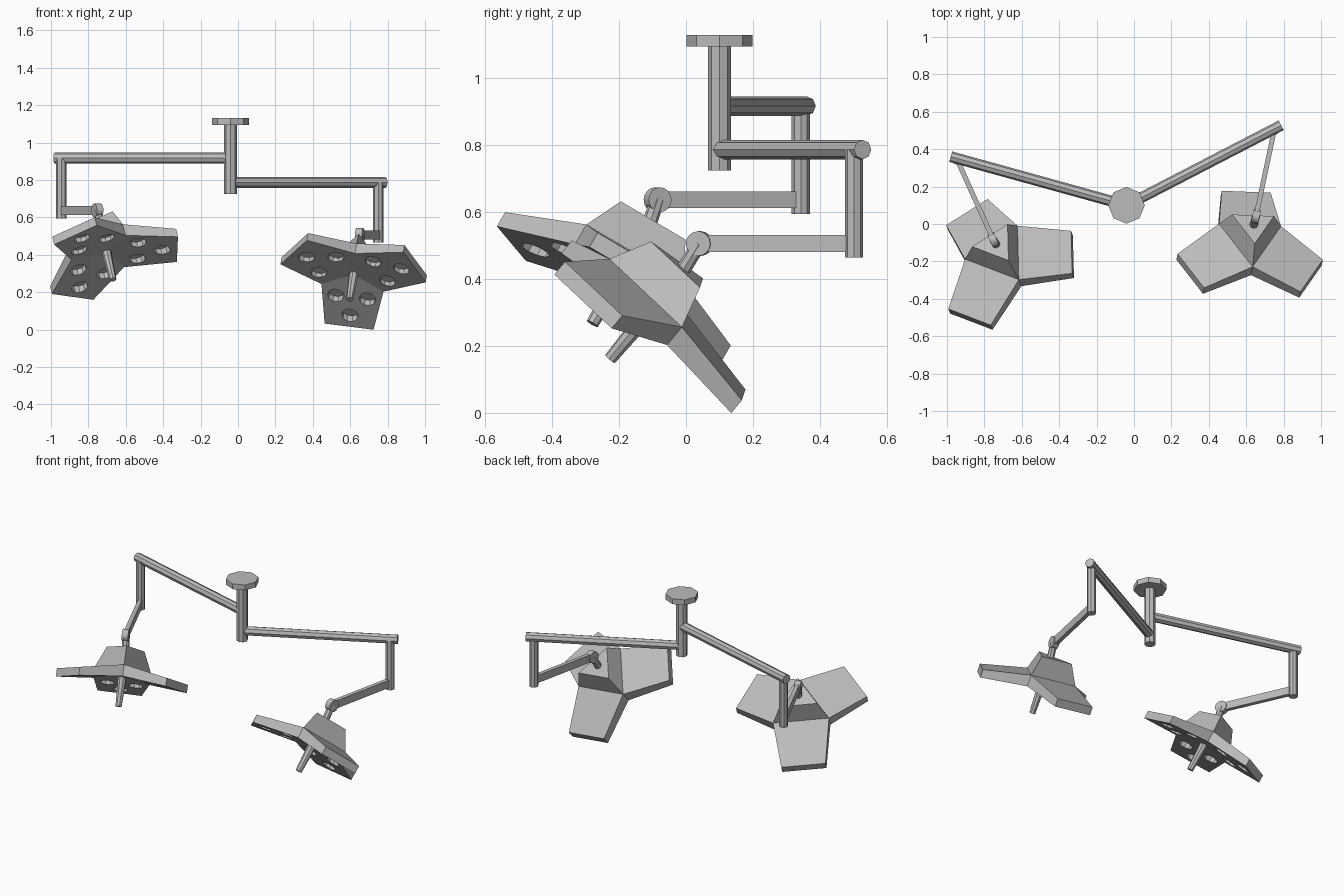
import bpy, bmesh, math
from mathutils import Vector, Matrix

cube = bpy.data.objects.get("Cube")
if cube:
    bpy.data.objects.remove(cube, do_unlink=True)

grey = bpy.data.materials.new("painted grey metal")
grey.use_nodes = True
COLOUR = (0.5, 0.5, 0.5, 1)
grey.diffuse_color = COLOUR
grey.node_tree.nodes["Principled BSDF"].inputs["Base Color"].default_value = COLOUR


def finish(name, bm, matrix=None):
    bmesh.ops.recalc_face_normals(bm, faces=bm.faces)
    mesh = bpy.data.meshes.new(name)
    bm.to_mesh(mesh)
    bm.free()
    mesh.materials.append(grey)
    obj = bpy.data.objects.new(name, mesh)
    bpy.context.collection.objects.link(obj)
    if matrix:
        obj.matrix_world = matrix
    return obj


def frame(origin, up, forward):
    """Local frame with z along up and x roughly along forward."""
    z = Vector(up).normalized()
    x = Vector(forward)
    x = (x - z * x.dot(z)).normalized()
    m = Matrix((x, z.cross(x), z)).transposed().to_4x4()
    m.translation = origin
    return m


def rod(name, start, end, r1, r2=None, sides=8):
    start, end = Vector(start), Vector(end)
    axis = end - start
    side = (1, 0, 0) if abs(axis.normalized().z) > 0.8 else (0, 0, 1)
    bm = bmesh.new()
    bmesh.ops.create_cone(bm, cap_ends=True, segments=sides, radius1=r1,
                          radius2=r1 if r2 is None else r2, depth=axis.length)
    return finish(name, bm, frame((start + end) / 2, axis, side))


def flat_bar(name, start, end, width, height):
    start, end = Vector(start), Vector(end)
    bm = bmesh.new()
    bmesh.ops.create_cube(bm, size=1)
    bmesh.ops.scale(bm, verts=bm.verts, vec=((end - start).length, width, height))
    return finish(name, bm, frame((start + end) / 2, (0, 0, 1), end - start))


def polar(radius, degrees, z, sideways=0):
    return Matrix.Rotation(math.radians(degrees), 3, 'Z') @ Vector((radius, sideways, z))


def lamp_head(name, matrix):
    bm = bmesh.new()
    v = bm.verts.new
    # raised triangular hub and the notches between petals
    inner = [v(polar(0.13, 120 * k + 60, 0.12)) for k in range(3)]
    notch = [v(polar(0.193, 120 * k + 60, 0)) for k in range(3)]
    under = [v(polar(0.193, 120 * k + 60, -0.07)) for k in range(3)]
    centre = v((0, 0, -0.056))
    bm.faces.new(inner)
    for k in range(3):
        p = k - 1
        a, b = [v(polar(0.376, 120 * k, -0.06, s)) for s in (-0.132, 0.132)]
        c, d = [v(polar(0.376, 120 * k, -0.11, s)) for s in (-0.132, 0.132)]
        for face in ((notch[p], a, b, notch[k]), (notch[p], notch[k], inner[k], inner[p]),
                     (a, c, d, b), (notch[p], under[p], c, a), (b, d, under[k], notch[k]),
                     (centre, under[k], d, c, under[p])):
            bm.faces.new(face)
    head = finish(name, bm, matrix)

    # three round light recesses under each petal
    bm = bmesh.new()
    for k in range(3):
        for radius, side in ((0.165, -0.085), (0.165, 0.085), (0.295, 0)):
            spot = Matrix.Translation(polar(radius, 120 * k, -0.115, side))
            bmesh.ops.create_cone(bm, cap_ends=True, segments=10, radius1=0.045,
                                  radius2=0.045, depth=0.13 if side else 0.1, matrix=spot)
    cutter = finish(name + "_cutter", bm, matrix)
    cutter.hide_render = True
    cut = head.modifiers.new("recesses", 'BOOLEAN')
    cut.operation, cut.solver, cut.object = 'DIFFERENCE', 'EXACT', cutter
    bpy.context.view_layer.update()
    graph = bpy.context.evaluated_depsgraph_get()
    mesh = bpy.data.meshes.new_from_object(head.evaluated_get(graph))
    head.modifiers.clear()
    head.data = mesh
    bpy.data.objects.remove(cutter, do_unlink=True)


def lamp_arm(side, arm_z, arm_end, drop, drop_bottom, joint, origin, up, petal):
    rod(side + "_arm", (-0.04, 0.1, arm_z), (*arm_end, arm_z), 0.029)
    rod(side + "_drop_post", (*drop, drop_bottom), (*drop, arm_z), 0.027)
    joint = Vector(joint)
    flat_bar(side + "_lower_arm", (*drop, joint.z), joint, 0.026, 0.05)
    across = (joint - Vector((*drop, joint.z))).cross(Vector((0, 0, 1))).normalized()
    rod(side + "_joint", joint - across * 0.019, joint + across * 0.019, 0.037, sides=16)
    m = frame(origin, up, petal)
    rod(side + "_stem", m @ Vector((0, 0, 0.1)), joint, 0.022)
    lamp_head(side + "_lamp_head", m)
    rod(side + "_handle", m @ Vector((0, 0, -0.05)), m @ Vector((0, 0, -0.232)), 0.026, 0.019)


# ceiling mount
rod("ceiling_plate", (-0.04, 0.1, 1.095), (-0.04, 0.1, 1.13), 0.098)
rod("column", (-0.04, 0.1, 0.725), (-0.04, 0.1, 1.1), 0.034)

# two lamps on their jointed arms
lamp_arm("right", 0.917, (-0.98, 0.36), (-0.945, 0.343), 0.595, (-0.752, -0.085, 0.637),
         (-0.714, -0.165, 0.463), (-0.195, 0.495, 0.847), (0.359, 0.043, 0.057))
lamp_arm("left", 0.787, (0.787, 0.528), (0.75, 0.502), 0.465, (0.652, 0.04, 0.506),
         (0.625, -0.08, 0.338), (0.12, 0.635, 0.765), (-0.05, 0.76, -0.65))
